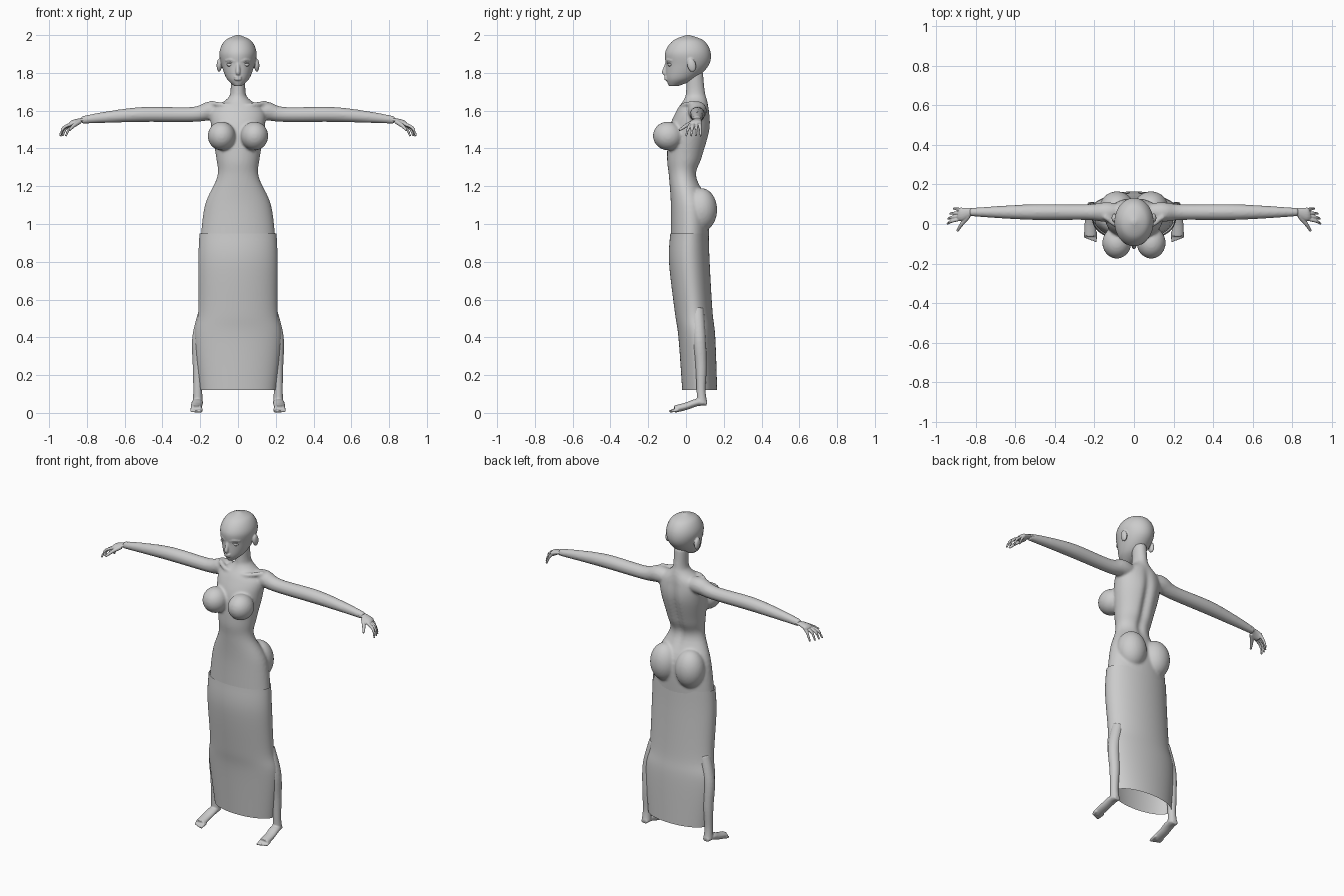
import bpy, bmesh, math
from mathutils import Vector, Matrix

cube = bpy.data.objects.get("Cube")
if cube:
    bpy.data.objects.remove(cube, do_unlink=True)

clay = bpy.data.materials.new("clay_grey")
clay.use_nodes = True
grey = (0.6, 0.6, 0.6, 1)
clay.diffuse_color = grey
clay.node_tree.nodes["Principled BSDF"].inputs["Base Color"].default_value = grey


def smooth_path(keys, steps=6):
    """Catmull-Rom resampling of tuples of any length."""
    padded = [keys[0], *keys, keys[-1]]
    path = []
    for before, start, end, after in zip(padded, padded[1:], padded[2:], padded[3:]):
        for i in range(steps):
            t = i / steps
            values = []
            for p, q, r, s in zip(before, start, end, after):
                ease_out = (r - p) / 2
                ease_in = (s - q) / 2
                curve = q + t * ease_out
                curve += t * t * (3 * (r - q) - 2 * ease_out - ease_in)
                curve += t ** 3 * (2 * (q - r) + ease_out + ease_in)
                values.append(curve)
            path.append(values)
    return path + [list(keys[-1])]


def loft(bm, rings, cap=True):
    loops = [[bm.verts.new(point) for point in ring] for ring in rings]
    for lower, upper in zip(loops, loops[1:]):
        for i in range(len(lower)):
            bm.faces.new((lower[i - 1], lower[i], upper[i], upper[i - 1]))
    if cap:
        bm.faces.new(loops[0])
        bm.faces.new(loops[-1])


def body_loft(bm, keys, cap=True, spine=0.0, sides=64):
    """Level oval rings given as height, half width, front y, back y."""
    rings = []
    for z, width, front, back in smooth_path(keys):
        ring = []
        # The spine groove is deepest at mid back and fades up and down
        fade = spine * max(0, 1 - ((z - 1.4) / 0.25) ** 2)
        for i in range(sides):
            angle = math.tau * i / sides
            x = width * math.cos(angle)
            y = (front + back) / 2 + (back - front) / 2 * math.sin(angle)
            if math.sin(angle) > 0:
                y -= fade * math.exp(-(x / 0.025) ** 2)
            ring.append((x, y, z))
        rings.append(ring)
    loft(bm, rings, cap)


def limb(bm, keys, side=1, flat=1.0, sides=16):
    """Tube through x, y, z, radius; flat scales its thickness."""
    path = smooth_path(keys)
    centres = [Vector(key[:3]) for key in path]
    rings = []
    for i, centre in enumerate(centres):
        along = centres[min(i + 1, len(path) - 1)] - centres[max(i - 1, 0)]
        along.normalize()
        guide = Vector((0, 0, 1)) if abs(along.z) < 0.9 else Vector((0, 1, 0))
        across = along.cross(guide).normalized()
        up = across.cross(along) * flat
        ring = []
        for j in range(sides):
            angle = math.tau * j / sides
            point = centre + path[i][3] * (math.cos(angle) * across + math.sin(angle) * up)
            ring.append((point.x * side, point.y, point.z))
        rings.append(ring)
    loft(bm, rings)


def blob(bm, centre, size, tilt=0.0):
    matrix = Matrix.Translation(centre) @ Matrix.Rotation(tilt, 4, 'X') @ Matrix.Diagonal((*size, 1))
    bmesh.ops.create_uvsphere(bm, u_segments=32, v_segments=20, radius=1, matrix=matrix)


def finish(name, bm, voxel=0, relax=0, mirror=False):
    """Makes the object; a voxel size fuses its pieces into one skin."""
    bmesh.ops.recalc_face_normals(bm, faces=bm.faces)
    mesh = bpy.data.meshes.new(name)
    bm.to_mesh(mesh)
    bm.free()
    mesh.materials.append(clay)
    mesh.shade_smooth()
    part = bpy.data.objects.new(name, mesh)
    bpy.context.collection.objects.link(part)
    if voxel:
        fuse = part.modifiers.new("fuse", 'REMESH')
        fuse.mode = 'VOXEL'
        fuse.voxel_size = voxel
        fuse.use_smooth_shade = True
        soften = part.modifiers.new("soften", 'SMOOTH')
        soften.factor = 0.5
        soften.iterations = relax
    if mirror:
        part.modifiers.new("mirror", 'MIRROR')


# Torso, neck, hips and arms fused into one skin
bm = bmesh.new()
body_loft(bm, [
    (0.9, 0.2, -0.08, 0.12), (1.1, 0.175, -0.08, 0.12), (1.25, 0.11, -0.09, 0.06),
    (1.35, 0.115, -0.1, 0.09), (1.5, 0.14, -0.09, 0.13), (1.6, 0.14, -0.05, 0.125),
    (1.66, 0.06, -0.01, 0.11), (1.7, 0.04, 0, 0.1), (1.8, 0.04, 0, 0.09)], spine=0.02)
for side in (1, -1):
    limb(bm, [(0.06, 0.06, 1.59, 0.04), (0.14, 0.06, 1.6, 0.05), (0.24, 0.06, 1.58, 0.04),
              (0.5, 0.06, 1.58, 0.04), (0.7, 0.06, 1.565, 0.03), (0.83, 0.06, 1.55, 0.02)], side)
    # Bust, seat and collar bone
    blob(bm, (side * 0.087, -0.095, 1.466), (0.073, 0.08, 0.076), -0.15)
    blob(bm, (side * 0.086, 0.08, 1.075), (0.088, 0.085, 0.115))
    limb(bm, [(0.02, -0.02, 1.625, 0.01), (0.08, -0.01, 1.63, 0.013), (0.15, 0.04, 1.64, 0.014)], side)
finish("body", bm, voxel=0.0075, relax=5)

# Head with nose, lips, ears and brows
bm = bmesh.new()
body_loft(bm, [
    (1.73, 0.02, -0.09, -0.04), (1.77, 0.06, -0.105, 0.05), (1.84, 0.087, -0.107, 0.12),
    (1.91, 0.098, -0.11, 0.13), (1.97, 0.07, -0.07, 0.095), (2, 0.01, 0, 0.02)])
limb(bm, [(0, -0.1, 1.855, 0.008), (0, -0.115, 1.805, 0.012), (0, -0.107, 1.795, 0.01)])
for lip in (1.777, 1.766):
    blob(bm, (0, -0.106, lip), (0.02, 0.009, 0.006))
for side in (1, -1):
    blob(bm, (side * 0.1, 0.03, 1.84), (0.013, 0.023, 0.036), 0.2)
    limb(bm, [(0.016, -0.104, 1.86, 0.005), (0.04, -0.097, 1.87, 0.006), (0.066, -0.076, 1.864, 0.004)], side)
finish("head", bm, voxel=0.0045, relax=3)

# Eyes with upper lids
bm = bmesh.new()
blob(bm, (0.04, -0.083, 1.843), (0.02, 0.014, 0.01))
limb(bm, [(0.02, -0.094, 1.843, 0.002), (0.04, -0.098, 1.854, 0.003), (0.06, -0.08, 1.848, 0.002)])
finish("eyes", bm, mirror=True)

# Long open tube skirt
bm = bmesh.new()
body_loft(bm, [
    (0.12, 0.2, -0.02, 0.165), (0.4, 0.23, -0.04, 0.155), (0.54, 0.21, -0.06, 0.14),
    (0.8, 0.21, -0.09, 0.125), (0.95, 0.204, -0.083, 0.12)], cap=False)
finish("skirt", bm)

# Lower legs along the skirt sides, with feet and toes
bm = bmesh.new()
limb(bm, [(0.17, 0.06, 0.55, 0.035), (0.207, 0.07, 0.4, 0.035), (0.21, 0.08, 0.25, 0.03),
          (0.213, 0.08, 0.12, 0.024), (0.213, 0.085, 0.05, 0.028)])
limb(bm, [(0.213, 0.11, 0.05, 0.02), (0.215, 0.06, 0.055, 0.03), (0.22, 0, 0.035, 0.03),
          (0.22, -0.06, 0.02, 0.03)], flat=0.65)
for toe in range(5):
    x = 0.195 + toe * 0.0125
    tip = -0.09 + toe * 0.005
    limb(bm, [(x, -0.04, 0.018, 0.009), (x, tip, 0.008, 0.007)])
finish("legs_and_feet", bm, voxel=0.0045, relax=3, mirror=True)

# Hands with drooping, fanned fingers
bm = bmesh.new()
limb(bm, [(0.8, 0.06, 1.553, 0.022), (0.83, 0.06, 1.55, 0.022), (0.87, 0.05, 1.535, 0.034),
          (0.885, 0.05, 1.525, 0.03)], flat=0.5)
for finger in range(4):
    base = 0.027 + finger * 0.015
    tip = finger * 0.026
    reach = 0.943 - finger ** 2 * 0.0035
    limb(bm, [(0.87, base, 1.533, 0.009), (reach - 0.02, (base + tip) / 2, 1.51, 0.008),
              (reach, tip, 1.465, 0.005)])
limb(bm, [(0.836, 0.04, 1.543, 0.012), (0.87, 0, 1.52, 0.01), (0.893, -0.036, 1.496, 0.006)])
finish("hands", bm, voxel=0.003, relax=2, mirror=True)
